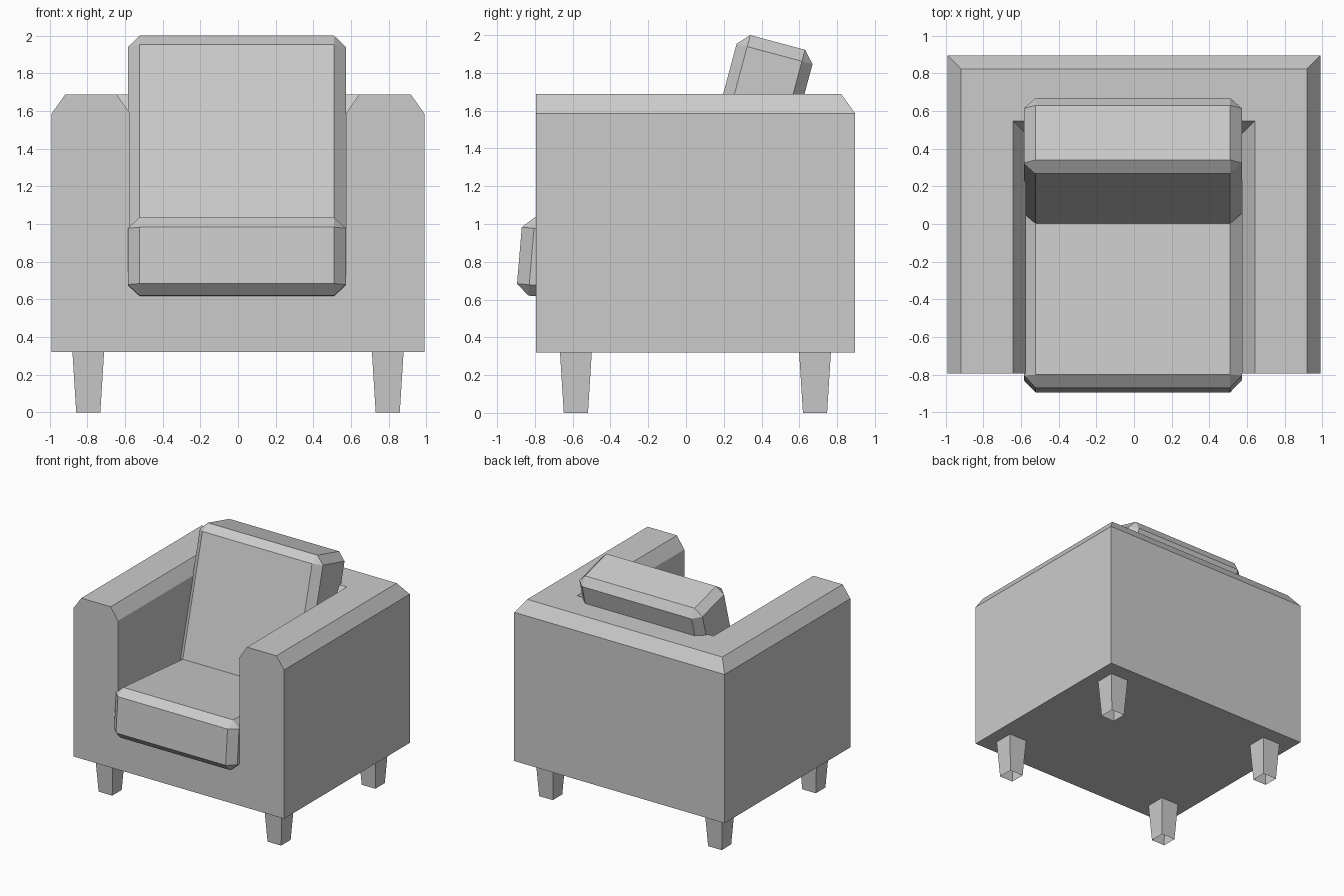
import bpy, bmesh, math
from itertools import product
from mathutils import Matrix

if "Cube" in bpy.data.objects:
    bpy.data.objects.remove(bpy.data.objects["Cube"])


def finish(bm, name):
    bmesh.ops.recalc_face_normals(bm, faces=bm.faces)
    me = bpy.data.meshes.new(name)
    bm.to_mesh(me)
    bm.free()
    ob = bpy.data.objects.new(name, me)
    bpy.context.collection.objects.link(ob)
    return ob


# Body: arm/back cross-section (offset from outer edge, z) swept round a U
def body():
    profile = [(0, 0.32), (0, 1.585), (0.072, 1.687),
               (0.348, 1.687), (0.417, 1.585), (0.417, 0.78)]
    hx, front, back = 0.99, -0.795, 0.895
    bm = bmesh.new()
    stations = []
    for side, at_back in ((-1, False), (-1, True), (1, True), (1, False)):
        stations.append([bm.verts.new((side * (hx - d), back - d if at_back else front, z))
                         for d, z in profile])
    for a, b in zip(stations, stations[1:]):
        for i in range(len(profile) - 1):
            bm.faces.new((a[i], b[i], b[i + 1], a[i + 1]))
    bm.faces.new([s[0] for s in stations])        # underside
    bm.faces.new([s[-1] for s in stations])       # seat deck
    bm.faces.new(stations[0] + stations[-1][::-1])  # front
    finish(bm, "armchair_body")


# Cushion: box with chamfered edges and corners, tilted about x
def cushion(name, half, bevel, location, tilt):
    bm = bmesh.new()
    for signs in product((-1, 1), repeat=3):
        for axis in range(3):
            bm.verts.new([s * (h - (0 if i == axis else b))
                          for i, (s, h, b) in enumerate(zip(signs, half, bevel))])
    bmesh.ops.convex_hull(bm, input=bm.verts)
    bmesh.ops.dissolve_limit(bm, angle_limit=0.01, verts=bm.verts, edges=bm.edges)
    ob = finish(bm, name)
    ob.location = location
    ob.rotation_euler.x = math.radians(tilt)


# Leg: tapered square tube, open at the foot
def leg(name, x, y):
    bm = bmesh.new()
    bmesh.ops.create_cone(bm, cap_ends=False, segments=4, depth=0.32,
                          radius1=0.064 * math.sqrt(2), radius2=0.084 * math.sqrt(2),
                          matrix=Matrix.Rotation(math.pi / 4, 4, 'Z'))
    finish(bm, name).location = (x, y, 0.16)


body()
cushion("seat_cushion", (0.579, 0.58, 0.208), (0.063, 0.065, 0.058),
        (-0.006, -0.304, 0.785), -4.8)
cushion("back_cushion", (0.579, 0.208, 0.58), (0.063, 0.058, 0.063),
        (-0.006, 0.335, 1.401), -15)
for side, sx in (("left", -1), ("right", 1)):
    leg(f"front_leg_{side}", sx * 0.795, -0.583)
    leg(f"rear_leg_{side}", sx * 0.795, 0.683)
